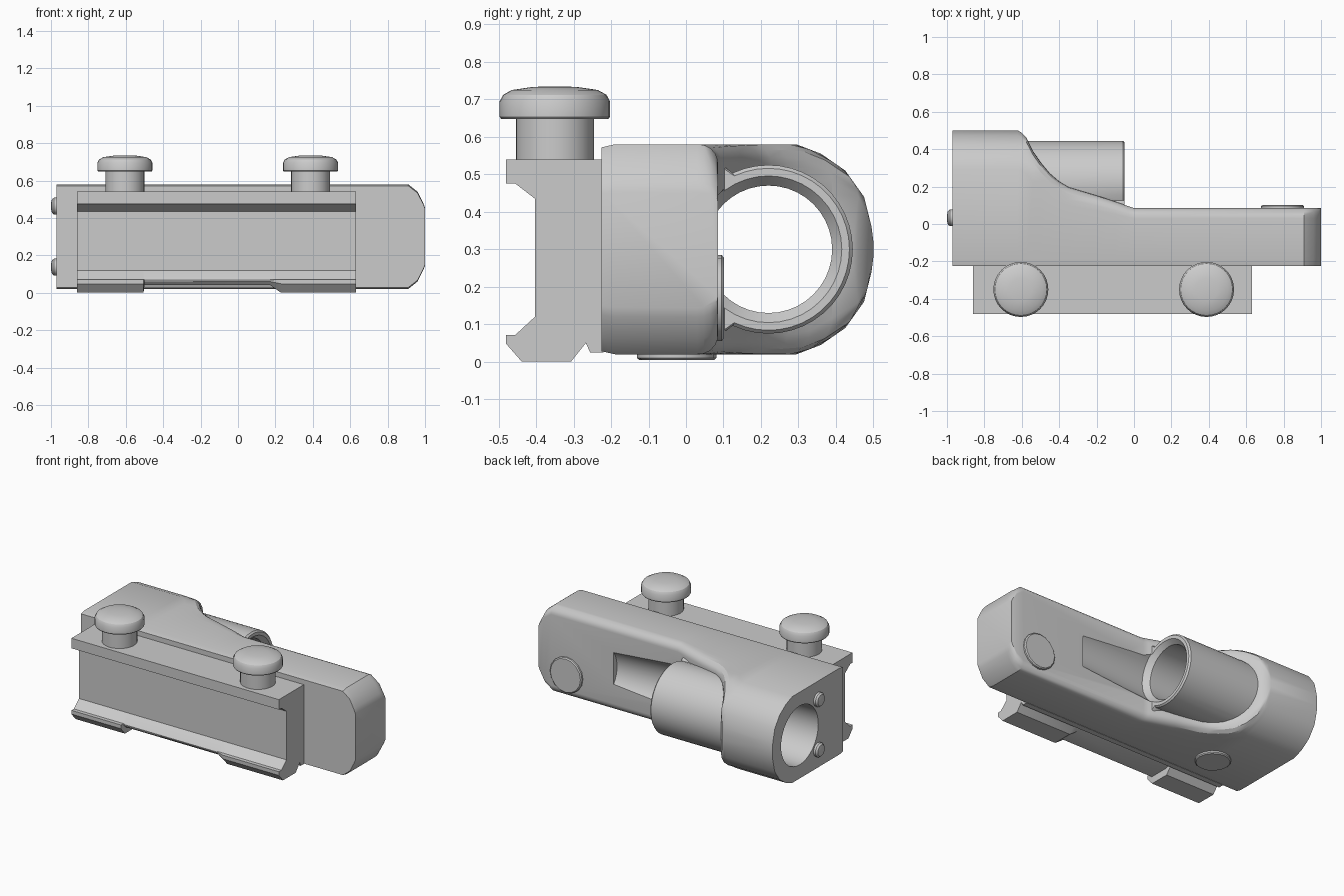
import bpy, bmesh
from math import radians, sin, cos, pi, sqrt
from mathutils import Vector

if "Cube" in bpy.data.objects:
    bpy.data.objects.remove(bpy.data.objects["Cube"])


def finish(bm, name, angle=30):
    bmesh.ops.recalc_face_normals(bm, faces=bm.faces)
    me = bpy.data.meshes.new(name)
    bm.to_mesh(me)
    bm.free()
    ob = bpy.data.objects.new(name, me)
    bpy.context.collection.objects.link(ob)
    smooth(ob, angle)
    return ob


def smooth(ob, angle=30):
    bpy.ops.object.select_all(action='DESELECT')
    ob.select_set(True)
    bpy.context.view_layer.objects.active = ob
    bpy.ops.object.shade_smooth_by_angle(angle=radians(angle))


def skin(bm, rings):
    """Join closed rings of points with quads and cap both ends."""
    rows = [[bm.verts.new(p) for p in ring] for ring in rings]
    n = len(rows[0])
    for a, b in zip(rows, rows[1:]):
        for i in range(n):
            j = (i + 1) % n
            bm.faces.new((a[i], a[j], b[j], b[i]))
    bm.faces.new(rows[0])
    bm.faces.new(rows[-1][::-1])


def loft(name, stations, angle=30):
    """stations: (x, [(y, z), ...]) cross-sections along x."""
    bm = bmesh.new()
    skin(bm, [[(x, y, z) for y, z in prof] for x, prof in stations])
    return finish(bm, name, angle)


def lathe(name, profile, origin, direction, n=32):
    """profile: (radius, height) turned around direction."""
    q = Vector(direction).to_track_quat('Z', 'Y')
    o = Vector(origin)
    bm = bmesh.new()
    skin(bm, [[o + q @ Vector((r * cos(2 * pi * i / n), r * sin(2 * pi * i / n), h))
               for i in range(n)] for r, h in profile])
    return finish(bm, name)


def boolean(target, tool, op):
    m = target.modifiers.new(op, 'BOOLEAN')
    m.operation, m.object, m.solver = op, tool, 'EXACT'
    bpy.context.view_layer.objects.active = target
    bpy.ops.object.modifier_apply(modifier=m.name)
    bpy.data.objects.remove(tool)


# Housing: D-shaped section whose height falls along x to a slim bar
ZC, HW = 0.30, 0.28
DOME = [(0.295, HW), (0.36, 0.255), (0.425, 0.21), (0.475, 0.14), (0.495, 0.06), (0.5, 0.02)]


def dome_width(y):
    if y <= DOME[0][0]:
        return HW
    for (y0, w0), (y1, w1) in zip(DOME, DOME[1:]):
        if y <= y1:
            return w0 + (w1 - w0) * (y - y0) / (y1 - y0)
    return DOME[-1][1]


def housing_section(h, half=HW):
    r = 0.05 * min(1, (0.5 - h) / 0.1)
    g = 0.055 + (0.205 - 0.055) * (h - 0.085) / 0.415
    side = [(-0.225, 0.272), (-0.19, HW)]
    for yd, _ in DOME:
        y = h - (0.5 - yd) * g / 0.205
        w = dome_width(y)
        if r > 1e-4:
            u = min(1, max(0, (y - h + r) / r))
            w -= min(r, w * 0.8) * (1 - sqrt(1 - u * u))
        side.append((y, w))
    k = half / HW
    return ([(y, ZC + w * k) for y, w in side] +
            [(y, ZC - w * k) for y, w in reversed(side)])


OUTLINE = [(-0.97, 0.5), (-0.62, 0.5), (-0.6, 0.487), (-0.575, 0.46), (-0.54, 0.39),
           (-0.5, 0.33), (-0.45, 0.27), (-0.4, 0.227), (-0.35, 0.197), (-0.2, 0.152),
           (-0.1, 0.12), (-0.03, 0.095), (0.0, 0.085), (0.91, 0.085)]
NOSE = [(0.96, 0.24), (0.99, 0.18), (1.0, 0.155)]
body = loft("housing", [(x, housing_section(h)) for x, h in OUTLINE] +
            [(x, housing_section(0.085, w)) for x, w in NOSE])

# Barrel: round tube flaring into the housing at its foot
R, YC = 0.225, 0.22
arc = [radians(-25 + 230 * i / 28) for i in range(29)]
tube = ([(YC + R * sin(a), ZC + R * cos(a)) for a in arc] +
        [(0.095, ZC - R), (0.03, ZC - R), (0.03, ZC + R), (0.095, ZC + R)])
rim = [(YC + (y - YC) * 0.96, ZC + (z - ZC) * 0.96) for y, z in tube]
barrel = loft("barrel", [(-0.68, tube), (-0.06, tube), (-0.05, rim)])
boolean(body, barrel, 'UNION')

# Bore through the barrel, widening to a shallow beam channel in the bar
bore = lathe("bore_cutter", [(0.192, -1.02), (0.19, -0.93), (0.17, -0.12), (0.17, -0.08),
                             (0.2, -0.045), (0.17, 0.46)], (0, YC, ZC), (1, 0, 0), 40)
bore.hide_render = True
boolean(body, bore, 'DIFFERENCE')
smooth(body)

# Rail clamp: grooved bracket with two jaws and a cut-back middle
TOP = [(-0.22, 0.54), (-0.48, 0.54), (-0.48, 0.475), (-0.455, 0.475), (-0.403, 0.435),
       (-0.403, 0.12), (-0.455, 0.072)]
JAW = TOP + [(-0.48, 0.072), (-0.48, 0.048), (-0.438, 0.0), (-0.307, 0.0),
             (-0.267, 0.05), (-0.256, 0.025), (-0.22, 0.025)]
MID = TOP + [(-0.457, 0.068), (-0.455, 0.06), (-0.435, 0.042), (-0.307, 0.042),
             (-0.267, 0.052), (-0.256, 0.025), (-0.22, 0.025)]
loft("rail_clamp", [(-0.86, JAW), (-0.505, JAW), (-0.5, MID), (0.17, MID),
                    (0.23, JAW), (0.63, JAW)])

# Thumb screws on the clamp
for i, x in enumerate((-0.605, 0.388)):
    lathe(f"thumb_screw_{i + 1}",
          [(0.104, 0.53), (0.104, 0.648), (0.143, 0.648), (0.147, 0.653), (0.147, 0.695),
           (0.138, 0.712), (0.115, 0.725), (0.06, 0.733), (0.015, 0.735)],
          (x, -0.35, 0), (0, 0, 1))

# Flat buttons on the bar and underneath
BUTTON = [(0.115, -0.02), (0.115, 0.012), (0.108, 0.018)]
lathe("bar_button", BUTTON, (0.795, 0.083, 0.17), (0, 1, 0), 16)
lathe("under_button", [(r * 0.92, h) for r, h in BUTTON], (-0.62, -0.025, 0.022), (0, 0, -1), 16)

# Rear adjuster screws
for i, z in enumerate((0.463, 0.137)):
    lathe(f"rear_screw_{i + 1}", [(0.045, -0.01), (0.045, 0.014), (0.036, 0.025), (0.015, 0.03)],
          (-0.97, 0.033, z), (-1, 0, 0), 16)
